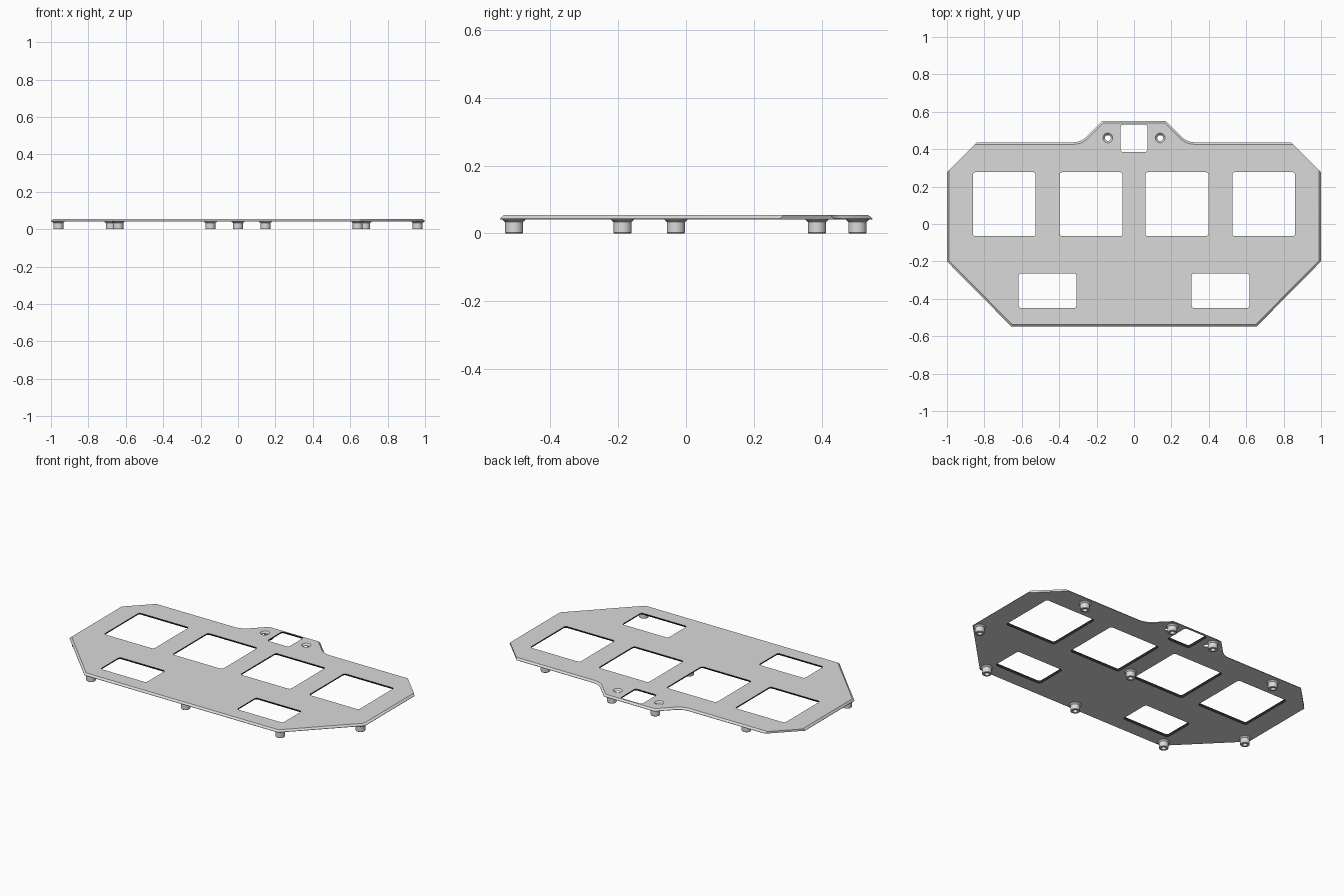
import bpy, bmesh, math

if "Cube" in bpy.data.objects:
    bpy.data.objects.remove(bpy.data.objects["Cube"])

Z0, ZM, Z1 = 0.0415, 0.0435, 0.0535   # underside, top of rim, top of the plate
CHAMFER = 0.011
FLARE = 0.006                         # windows widen towards the underside


def material(name, v):
    m = bpy.data.materials.new(name)
    m.diffuse_color = (v, v, v, 1)
    m.use_nodes = True
    m.node_tree.nodes["Principled BSDF"].inputs["Base Color"].default_value = m.diffuse_color
    return m


grey = material("light grey", 0.70)
dark = material("near black", 0.03)


def finish(bm, name, angle=30):
    bmesh.ops.remove_doubles(bm, verts=bm.verts, dist=1e-5)
    bmesh.ops.recalc_face_normals(bm, faces=bm.faces)
    me = bpy.data.meshes.new(name)
    bm.to_mesh(me)
    bm.free()
    ob = bpy.data.objects.new(name, me)
    bpy.context.collection.objects.link(ob)
    me.materials.append(grey)
    me.materials.append(dark)
    bpy.ops.object.select_all(action='DESELECT')
    ob.select_set(True)
    bpy.context.view_layer.objects.active = ob
    bpy.ops.object.shade_smooth_by_angle(angle=math.radians(angle))
    return ob


def arc(cx, cy, r, a0, a1, n):
    angles = [math.radians(a0 + (a1 - a0) * i / n) for i in range(n + 1)]
    return [(cx + r * math.cos(a), cy + r * math.sin(a)) for a in angles]


def outline(d):
    """Mirrored plate outline, inset by d except on the rear corner cuts."""
    k = d * math.tan(math.radians(22.5))
    right = [(0.655 - k, -0.549 + d), (1 - d, -0.2 + k),
             (1 - d, 0.277 + d), (0.84 + d, 0.437 - d)]
    right += arc(0.324, 0.536, 0.099 + d, 270, 225, 6)
    right += [(0.17 - k, 0.55 - d)]
    return right + [(-x, y) for x, y in reversed(right)]


def window(x0, x1, y0, y1, grow=0, r=0.014):
    x0, x1, y0, y1 = x0 - grow, x1 + grow, y0 - grow, y1 + grow
    return (arc(x1 - r, y1 - r, r, 0, 90, 4) + arc(x0 + r, y1 - r, r, 90, 180, 4)
            + arc(x0 + r, y0 + r, r, 180, 270, 4) + arc(x1 - r, y0 + r, r, 270, 360, 4))


def circle(x, y, r, n=24):
    return arc(x, y, r, 0, 360, n)[:-1]


# Loops at underside, rim and top, with the wall's material: outer edge, windows, screw holes
stacks = [((outline(0), outline(0), outline(CHAMFER)), 0)]
windows = [(-0.072, 0.072, 0.385, 0.531)]
for x0, x1, y0, y1 in ((0.061, 0.398, -0.065, 0.277), (0.526, 0.862, -0.065, 0.277),
                       (0.307, 0.617, -0.449, -0.264)):
    windows += [(x0, x1, y0, y1), (-x1, -x0, y0, y1)]
for w in windows:
    stacks.append(((window(*w, FLARE), window(*w, FLARE * 0.8), window(*w)), 1))
for s in (-1, 1):
    small, large = circle(s * 0.14, 0.46, 0.016), circle(s * 0.14, 0.46, 0.026)
    stacks.append(((small, small, large), 0))

# Plate: walls between the loops, then filled top and underside
bm = bmesh.new()
caps = ([], [])
for loops, mat in stacks:
    rings = [[bm.verts.new((x, y, z)) for x, y in loop]
             for loop, z in zip(loops, (Z0, ZM, Z1))]
    n = len(rings[0])
    for ring, cap in zip((rings[0], rings[-1]), caps):
        cap += [bm.edges.new((ring[i], ring[(i + 1) % n])) for i in range(n)]
    for low, high in zip(rings, rings[1:]):
        for i in range(n):
            j = (i + 1) % n
            bm.faces.new((low[i], low[j], high[j], high[i])).material_index = mat
for cap, nz in zip(caps, (-1, 1)):
    filled = bmesh.ops.triangle_fill(bm, edges=cap, use_beauty=True, normal=(0, 0, nz))
    for g in filled["geom"]:
        if isinstance(g, bmesh.types.BMFace):
            g.material_index = 0
finish(bm, "plate")


# Standoffs: hollow lathed posts with a collar under the plate
PROFILE = [(0, 0.036), (0.014, 0.036), (0.014, 0), (0.025, 0), (0.0265, 0.002),
           (0.0265, 0.033), (0.029, 0.035), (0.034, 0.040), (0.034, 0.044), (0, 0.044)]


def standoff(x, y):
    bm = bmesh.new()
    vs = [bm.verts.new((r, 0, z)) for r, z in PROFILE]
    es = [bm.edges.new(p) for p in zip(vs, vs[1:])]
    bmesh.ops.spin(bm, geom=vs + es, cent=(0, 0, 0), axis=(0, 0, 1),
                   angle=math.tau, steps=32, use_duplicate=False)
    finish(bm, "standoff").location = (x, y, 0)


for x, y in ((0.64, -0.507), (0.96, -0.187), (0.68, 0.387), (0.147, 0.506)):
    standoff(x, y)
    standoff(-x, y)
standoff(0, -0.507)
standoff(0, -0.03)
